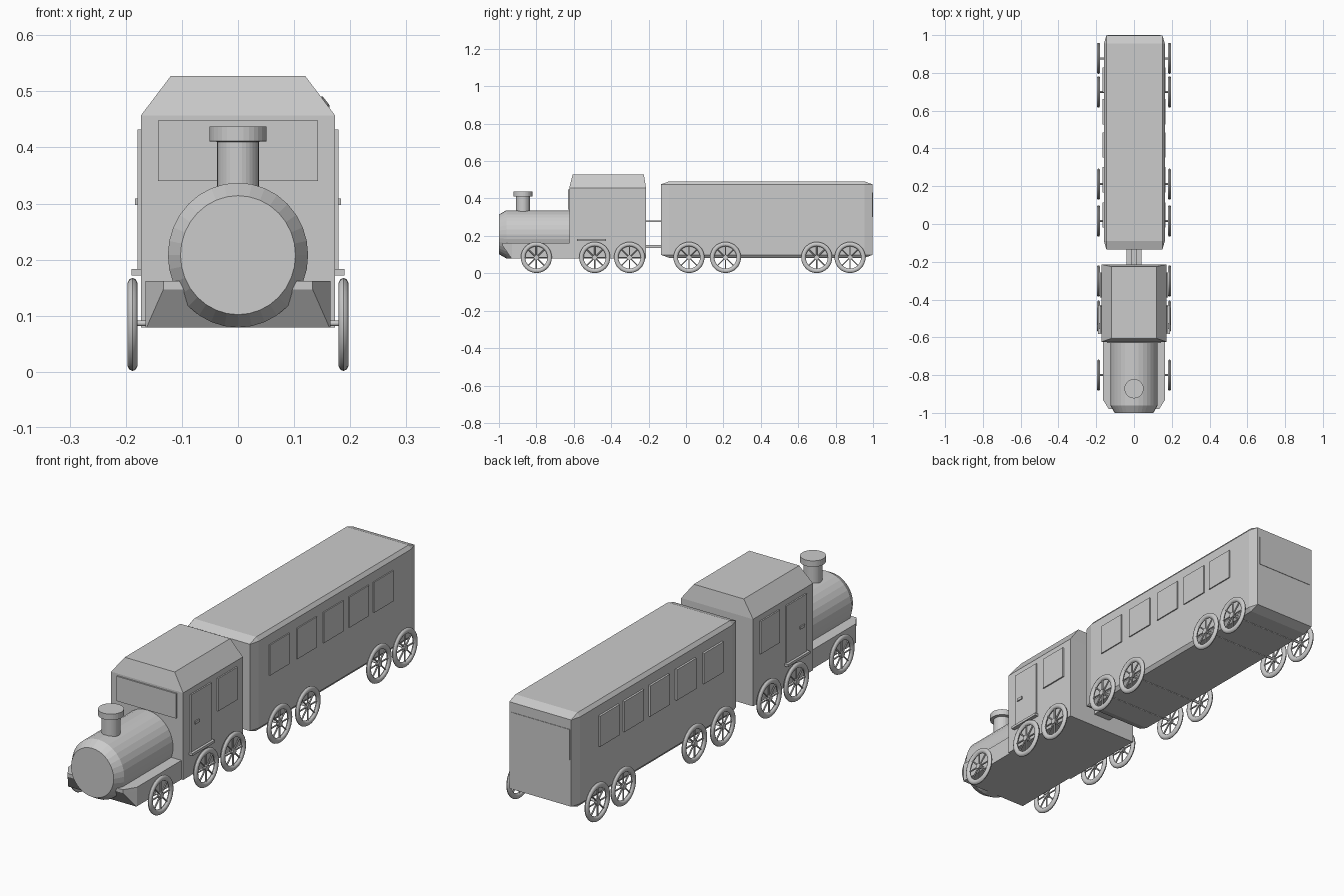
import bpy, bmesh, math
from mathutils import Matrix, Vector

if "Cube" in bpy.data.objects:
    bpy.data.objects.remove(bpy.data.objects["Cube"])


def finish(name, bm, smooth=None):
    bmesh.ops.recalc_face_normals(bm, faces=bm.faces[:])
    me = bpy.data.meshes.new(name)
    bm.to_mesh(me)
    bm.free()
    ob = bpy.data.objects.new(name, me)
    bpy.context.collection.objects.link(ob)
    if smooth:
        bpy.ops.object.select_all(action='DESELECT')
        ob.select_set(True)
        bpy.context.view_layer.objects.active = ob
        bpy.ops.object.shade_smooth_by_angle(angle=math.radians(smooth))
    return ob


def box(name, x, y, z, bevel=0):
    """Box from (min, max) ranges; bevel is a fraction of each dimension."""
    bm = bmesh.new()
    bmesh.ops.create_cube(bm, size=1)
    if bevel:
        bmesh.ops.bevel(bm, geom=bm.edges[:], offset=bevel, segments=1, affect='EDGES')
    for v in bm.verts:
        v.co = [(r[0] + r[1]) / 2 + c * (r[1] - r[0]) for r, c in zip((x, y, z), v.co)]
    return finish(name, bm)


def loft(bm, rings):
    """Skin a stack of equal-length point rings and cap both ends."""
    vs = [[bm.verts.new(p) for p in r] for r in rings]
    n = len(vs[0])
    for a, b in zip(vs, vs[1:]):
        for i in range(n):
            bm.faces.new((a[i], a[(i + 1) % n], b[(i + 1) % n], b[i]))
    bm.faces.new(vs[0])
    bm.faces.new(vs[-1])


def rect(x, y0, y1, z):
    return [(-x, y0, z), (x, y0, z), (x, y1, z), (-x, y1, z)]


def cylinder(bm, r, depth, matrix, seg):
    bmesh.ops.create_cone(bm, cap_ends=True, segments=seg, radius1=r, radius2=r,
                          depth=depth, matrix=matrix)


def circle(fn, n=32):
    return [fn(math.cos(2 * math.pi * i / n), math.sin(2 * math.pi * i / n)) for i in range(n)]


# Cab with sloped roof
bm = bmesh.new()
loft(bm, [rect(0.173, -0.624, -0.214, 0.079), rect(0.173, -0.624, -0.214, 0.457),
          rect(0.12, -0.606, -0.225, 0.527)])
finish("cab", bm)

# Boiler with chamfered nose
bm = bmesh.new()
loft(bm, [circle(lambda c, s: (rx * c, y, 0.208 + rz * s))
          for rx, rz, y in ((0.1025, 0.106, -1), (0.125, 0.129, -0.96), (0.125, 0.129, -0.615))])
finish("boiler", bm)

# Chimney and its cap
bm = bmesh.new()
loft(bm, [circle(lambda c, s: (r * c, -0.872 + r * s, z))
          for r, z in ((0.037, 0.29), (0.037, 0.41), (0.051, 0.411), (0.051, 0.437))])
finish("chimney", bm)


# Running board with corners cut and an undercut front
def deck(z, nose, yf):
    return [(-0.165, -0.615, z), (-0.165, -0.93, z), (-nose, yf, z),
            (nose, yf, z), (0.165, -0.93, z), (0.165, -0.615, z)]


bm = bmesh.new()
loft(bm, [deck(0.079, 0.163, -0.933), deck(0.147, 0.133, -0.98), deck(0.162, 0.133, -0.98)])
finish("running_board", bm)

# Cab front window and side fittings
box("cab_front_window", (-0.143, 0.143), (-0.63, -0.61), (0.34, 0.448))
for s, side in ((1, "right"), (-1, "left")):
    def xr(a, b):
        return tuple(sorted((s * a, s * b)))
    box(f"cab_door_{side}", xr(0.165, 0.179), (-0.575, -0.435), (0.183, 0.432))
    box(f"cab_side_window_{side}", xr(0.165, 0.179), (-0.39, -0.258), (0.29, 0.432))
    box(f"door_handle_{side}", xr(0.17, 0.184), (-0.555, -0.525), (0.297, 0.309))
    box(f"door_step_{side}", xr(0.165, 0.19), (-0.583, -0.428), (0.172, 0.183))
    # Carriage windows
    for i, y in enumerate((-0.019, 0.168, 0.351, 0.527, 0.695)):
        box(f"carriage_window_{side}_{i + 1}", xr(0.15, 0.168), (y, y + 0.134), (0.3, 0.433))

# Carriage body, rear window
box("carriage_body", (-0.159, 0.163), (-0.134, 0.998), (0.083, 0.491), 0.038)
box("carriage_rear_window", (-0.14, 0.14), (0.98, 1.0), (0.3, 0.433))

# Couplings
box("upper_coupling", (-0.012, 0.012), (-0.23, -0.12), (0.273, 0.282))
box("lower_coupling", (-0.041, 0.041), (-0.23, -0.12), (0.136, 0.151))

# Wheels: oval-section tyre, hub and eight spokes
R, CZ, WX = 0.083, 0.0845, 0.188
along_x = Matrix.Rotation(math.pi / 2, 4, 'Y')


def wheel(name, x, y):
    bm = bmesh.new()
    n, m = 32, 10
    g = []
    for i in range(n):
        a = 2 * math.pi * i / n
        row = []
        for j in range(m):
            b = 2 * math.pi * j / m
            r = R - 0.012 + 0.012 * math.cos(b)
            row.append(bm.verts.new((0.009 * math.sin(b), r * math.cos(a), r * math.sin(a))))
        g.append(row)
    for i in range(n):
        for j in range(m):
            k, l = (i + 1) % n, (j + 1) % m
            bm.faces.new((g[i][j], g[k][j], g[k][l], g[i][l]))
    cylinder(bm, 0.013, 0.014, along_x, 16)
    for i in range(8):
        turn = Matrix.Rotation(i * math.pi / 4, 4, 'X')
        cylinder(bm, 0.0035, 0.054, turn @ Matrix.Translation((0, 0, 0.036)), 6)
    bmesh.ops.translate(bm, verts=bm.verts[:], vec=Vector((x, y, CZ)))
    finish(name, bm, 40)


for i, y in enumerate((-0.8, -0.488, -0.302, 0.016, 0.211, 0.699, 0.877)):
    wheel(f"wheel_right_{i + 1}", WX, y)
    wheel(f"wheel_left_{i + 1}", -WX, y)
    bm = bmesh.new()
    cylinder(bm, 0.005, 2 * WX, Matrix.Translation((0, y, CZ + 0.002)) @ along_x, 12)
    finish(f"axle_{i + 1}", bm, 40)
